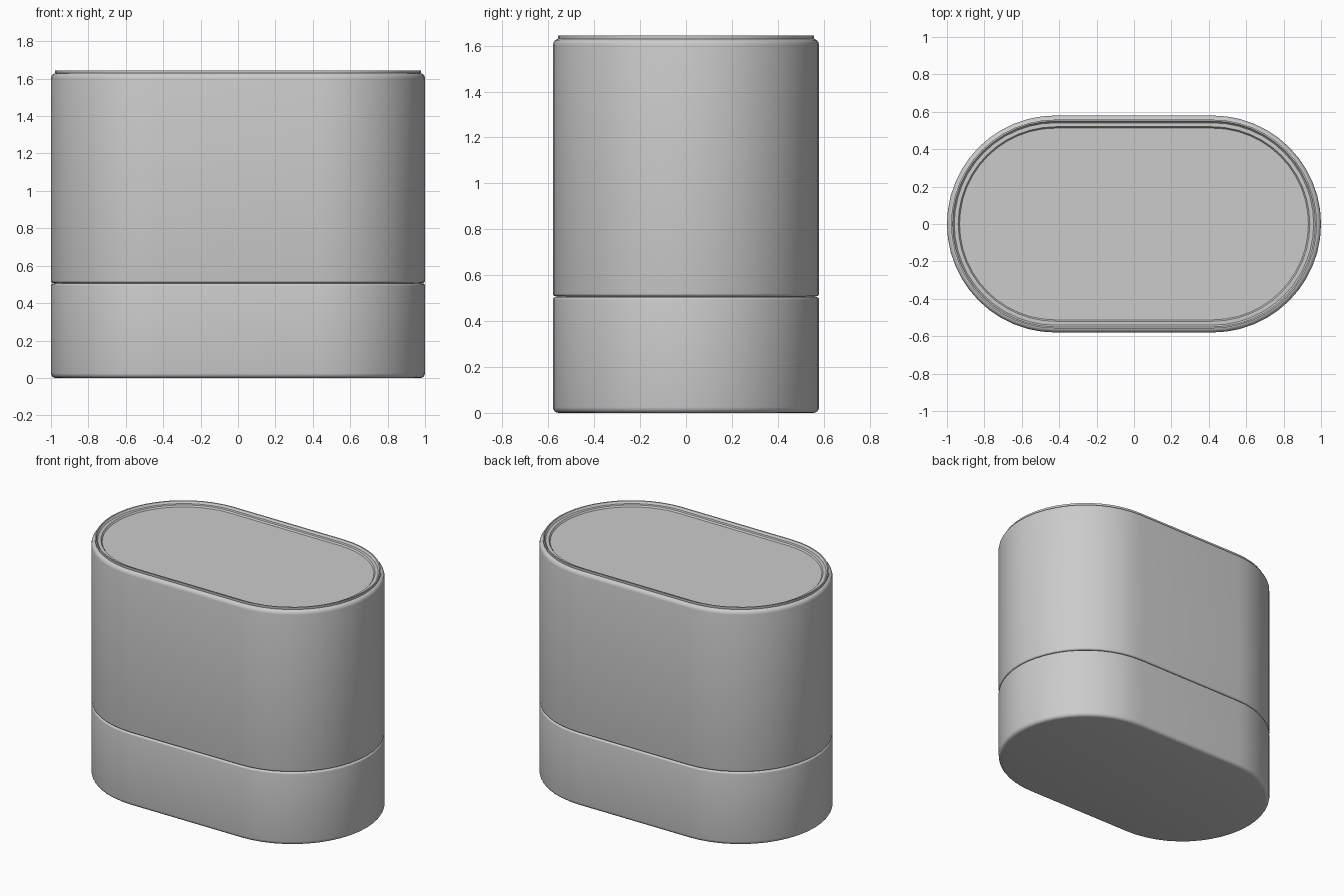
import bpy, bmesh, math

if "Cube" in bpy.data.objects:
    bpy.data.objects.remove(bpy.data.objects["Cube"])

R, HALF, SEG = 0.58, 0.42, 24   # end radius, half straight length, steps per end


def ring(bm, inset, z):
    """Stadium-shaped loop, inset from the outer wall."""
    r = R - inset
    verts = []
    for side in (1, -1):
        for i in range(SEG + 1):
            a = -math.pi / 2 + math.pi * i / SEG
            verts.append(bm.verts.new((side * (HALF + r * math.cos(a)),
                                       side * r * math.sin(a), z)))
    return verts


def loft(name, profile):
    """Skin stadium loops along an (inset, z) profile and cap both ends."""
    bm = bmesh.new()
    rings = [ring(bm, inset, z) for inset, z in profile]
    n = len(rings[0])
    for lo, hi in zip(rings, rings[1:]):
        for i in range(n):
            j = (i + 1) % n
            bm.faces.new((lo[i], lo[j], hi[j], hi[i]))
    bm.faces.new(rings[0][::-1])
    bm.faces.new(rings[-1])
    mesh = bpy.data.meshes.new(name)
    bm.to_mesh(mesh)
    bm.free()
    obj = bpy.data.objects.new(name, mesh)
    bpy.context.collection.objects.link(obj)
    bpy.context.view_layer.objects.active = obj
    obj.select_set(True)
    bpy.ops.object.shade_smooth_by_angle(angle=math.radians(30))
    obj.select_set(False)
    return obj


def rounded(z, r, top):
    """Quarter-round edge from wall to cap (top) or cap to wall (bottom)."""
    pts = []
    for i in range(5):
        a = math.pi / 2 * i / 4
        pts.append((r - r * math.cos(a), z - r + r * math.sin(a) if top
                    else z + r - r * math.sin(a)))
    return pts if top else pts[::-1]


# lower container
loft("base", rounded(0, 0.025, False) + rounded(0.505, 0.012, True))

# recessed neck seen in the seam
loft("seam_neck", [(0.02, 0.49), (0.02, 0.525)])

# tall upper body, open dish at the top is formed by the lid profile
loft("upper_body", rounded(0.508, 0.012, False) + rounded(1.63, 0.028, True)
     + [(0.06, 1.63), (0.09, 1.59)])

# lid: thin rim, concave slope and stepped flat panel
slope = []
for i in range(7):
    a = math.pi / 2 * i / 6
    slope.append((0.11 - 0.08 * math.cos(a), 1.645 - 0.033 * math.sin(a)))
loft("lid", [(0.025, 1.62), (0.022, 1.635), (0.022, 1.645)] + slope
     + [(0.11, 1.606), (0.145, 1.606), (0.145, 1.612)])
